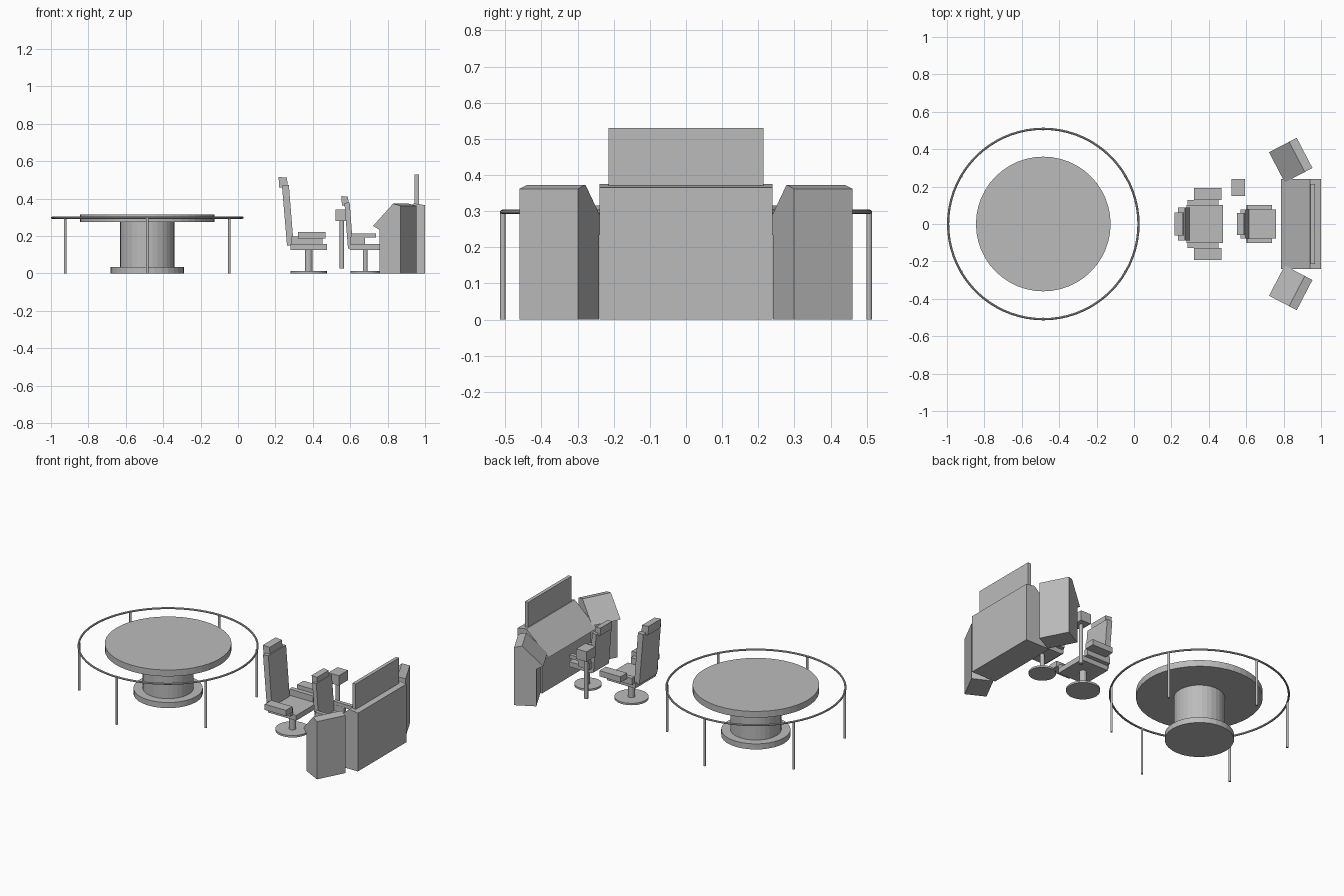
import bpy, bmesh, math
from mathutils import Matrix, Vector

cube = bpy.data.objects.get("Cube")
if cube:
    bpy.data.objects.remove(cube, do_unlink=True)

grey = bpy.data.materials.new("plain_grey")
grey.use_nodes = True
grey.diffuse_color = (0.5, 0.5, 0.5, 1)
grey.node_tree.nodes["Principled BSDF"].inputs["Base Color"].default_value = (0.5, 0.5, 0.5, 1)


def finish(name, bm):
    bmesh.ops.recalc_face_normals(bm, faces=bm.faces)
    mesh = bpy.data.meshes.new(name)
    bm.to_mesh(mesh)
    bm.free()
    mesh.materials.append(grey)
    ob = bpy.data.objects.new(name, mesh)
    bpy.context.collection.objects.link(ob)
    return ob


def slab(name, profile, y0, y1, matrix=Matrix()):
    """Extrude an x-z outline from y0 to y1."""
    bm = bmesh.new()
    face = bm.faces.new([bm.verts.new((x, y0, z)) for x, z in profile])
    ext = bmesh.ops.extrude_face_region(bm, geom=[face])["geom"]
    moved = [v for v in ext if isinstance(v, bmesh.types.BMVert)]
    bmesh.ops.translate(bm, verts=moved, vec=(0, y1 - y0, 0))
    bm.transform(matrix)
    return finish(name, bm)


def box(name, x0, x1, y0, y1, z0, z1):
    return slab(name, [(x0, z0), (x1, z0), (x1, z1), (x0, z1)], y0, y1)


def cylinder(name, x, y, z0, z1, r, sides=32):
    bm = bmesh.new()
    bmesh.ops.create_cone(bm, cap_ends=True, segments=sides, radius1=r, radius2=r, depth=z1 - z0)
    bm.transform(Matrix.Translation((x, y, (z0 + z1) / 2)))
    return finish(name, bm)


# Round table
TX = -0.485
cylinder("table_base", TX, 0, 0, 0.035, 0.197)
cylinder("table_column", TX, 0, 0.035, 0.275, 0.145)
cylinder("table_top", TX, 0, 0.275, 0.315, 0.36, 48)

# Railing ring and its posts
bpy.ops.mesh.primitive_torus_add(location=(TX, 0, 0.298), major_radius=0.509, minor_radius=0.006,
                                 major_segments=72, minor_segments=8)
ring = bpy.context.object
ring.name = "railing_ring"
ring.data.materials.append(grey)
for i in range(6):
    a = math.radians(30 + 60 * i)
    cylinder(f"railing_post_{i + 1}", TX + 0.507 * math.cos(a), 0.507 * math.sin(a), 0, 0.296, 0.007, 12)

# Large chair
cylinder("large_chair_base", 0.378, 0, 0, 0.012, 0.097)
cylinder("large_chair_stem", 0.378, 0, 0.012, 0.126, 0.021, 16)
box("large_chair_seat", 0.28, 0.475, -0.102, 0.102, 0.125, 0.158)
slab("large_chair_back", [(0.262, 0.15), (0.298, 0.147), (0.272, 0.473), (0.235, 0.47)], -0.088, 0.088)
slab("large_chair_headrest", [(0.22, 0.46), (0.266, 0.456), (0.262, 0.512), (0.217, 0.516)], -0.062, 0.062)
for side, s in (("left", 1), ("right", -1)):
    box(f"large_chair_arm_support_{side}", 0.286, 0.452, s * 0.1, s * 0.129, 0.155, 0.197)
    box(f"large_chair_armrest_{side}", 0.32, 0.467, s * 0.128, s * 0.192, 0.186, 0.222)

# Small chair
cylinder("small_chair_base", 0.68, 0, 0, 0.012, 0.078)
cylinder("small_chair_stem", 0.68, 0, 0.012, 0.126, 0.013, 16)
box("small_chair_seat", 0.6, 0.758, -0.077, 0.077, 0.125, 0.157)
slab("small_chair_back", [(0.588, 0.133), (0.616, 0.13), (0.597, 0.38), (0.569, 0.377)], -0.077, 0.077)
slab("small_chair_headrest", [(0.556, 0.364), (0.592, 0.36), (0.588, 0.41), (0.552, 0.414)], -0.058, 0.058)
for side, s in (("left", 1), ("right", -1)):
    box(f"small_chair_arm_support_{side}", 0.6, 0.68, s * 0.077, s * 0.1, 0.155, 0.195)
    box(f"small_chair_armrest_{side}", 0.605, 0.737, s * 0.078, s * 0.102, 0.192, 0.215)

# Scope box on a pole
cylinder("scope_pole", 0.556, 0.195, 0.026, 0.282, 0.012, 16)
box("scope_box", 0.522, 0.594, 0.15, 0.24, 0.28, 0.343)

# Main console with its screen
main = [(0.83, 0), (1.0, 0), (1.0, 0.365), (0.94, 0.375), (0.785, 0.237), (0.83, 0.212)]
slab("main_console", main, -0.24, 0.24)
box("console_screen", 0.945, 0.967, -0.215, 0.215, 0.368, 0.53)

# Side consoles, turned in toward the seats; the outline is measured from the back edge
wing = [(-0.127, 0), (0, 0), (0, 0.362), (-0.046, 0.373), (-0.167, 0.254), (-0.127, 0.233)]
for side, s in (("left", 1), ("right", -1)):
    turn = Matrix.Translation(Vector((0.912, s * 0.38, 0))) @ Matrix.Rotation(s * math.radians(27.5), 4, "Z")
    slab(f"side_console_{side}", wing, -0.091, 0.091, turn)
